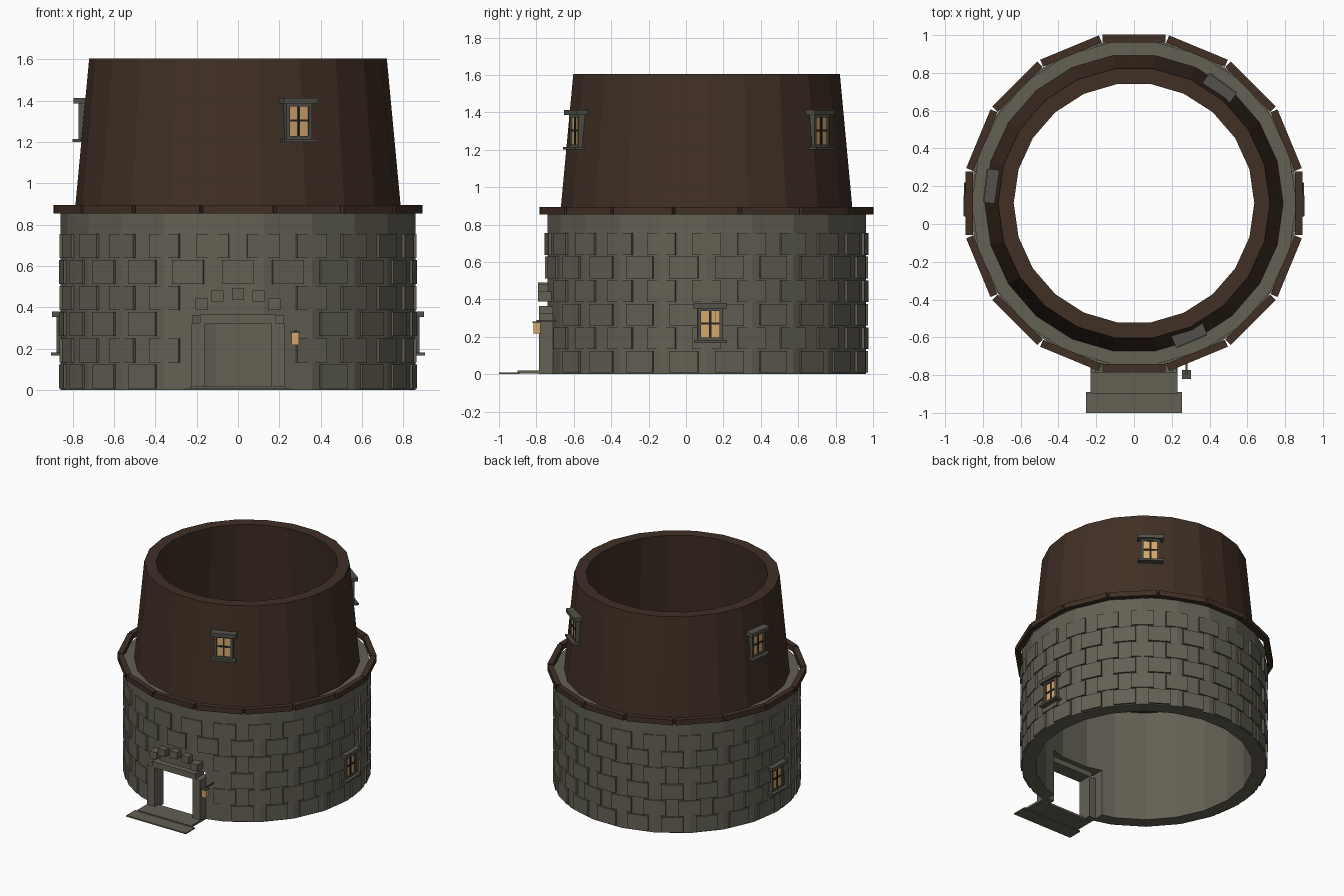
import bpy, bmesh
from math import pi, cos, sin, radians
from mathutils import Matrix, Vector

if "Cube" in bpy.data.objects:
    bpy.data.objects.remove(bpy.data.objects["Cube"])

CY = 0.11      # tower axis in y
SIDES = 22
STEP = 2 * pi / SIDES


def material(name, rgb):
    m = bpy.data.materials.new(name)
    m.use_nodes = True
    m.diffuse_color = (*rgb, 1)
    bsdf = m.node_tree.nodes["Principled BSDF"]
    bsdf.inputs["Base Color"].default_value = (*rgb, 1)
    bsdf.inputs["Roughness"].default_value = 0.9
    return m


STONE = material("stone", (0.125, 0.118, 0.088))
TRIM = material("dark stone", (0.085, 0.083, 0.068))
WOOD = material("brown wood", (0.052, 0.029, 0.018))
IRON = material("dark iron", (0.02, 0.017, 0.013))
GLOW = material("warm glass", (0.66, 0.39, 0.15))


def finish(name, bm, mat):
    bmesh.ops.recalc_face_normals(bm, faces=bm.faces)
    me = bpy.data.meshes.new(name)
    bm.to_mesh(me)
    bm.free()
    me.materials.append(mat)
    ob = bpy.data.objects.new(name, me)
    bpy.context.collection.objects.link(ob)
    return ob


def add_box(bm, x, y, z, frame=Matrix()):
    """Box from (min, max) ranges, placed by a frame matrix."""
    mid = Vector([(a + b) / 2 for a, b in (x, y, z)])
    size = [b - a for a, b in (x, y, z)]
    bmesh.ops.create_cube(bm, size=1, matrix=frame @ Matrix.Translation(mid) @ Matrix.Diagonal((*size, 1)))


def boxes(name, mat, ranges, frame=Matrix()):
    bm = bmesh.new()
    for r in ranges:
        add_box(bm, *r, frame)
    return finish(name, bm, mat)


def around(angle):
    """Frame on the tower axis; local -y points outward, angle 0 is the front."""
    return Matrix.Translation((0, CY, 0)) @ Matrix.Rotation(angle, 4, "Z")


def ring(name, mat, profile):
    """Faceted ring swept from a closed (radius, height) profile."""
    bm = bmesh.new()
    loops = []
    for i in range(SIDES):
        a = (i + 0.5) * STEP
        loops.append([bm.verts.new((r * sin(a), CY - r * cos(a), z)) for r, z in profile])
    n = len(profile)
    for i in range(SIDES):
        p, q = loops[i], loops[(i + 1) % SIDES]
        for j in range(n):
            k = (j + 1) % n
            bm.faces.new((p[j], q[j], q[k], p[k]))
    return finish(name, bm, mat)


# Stone wall with a doorway cut through the front
wall = ring("stone_wall", STONE, [(0.86, 0), (0.86, 0.86), (0.76, 0.86), (0.76, 0)])
cutter = boxes("doorway_cutter", STONE, [((-0.22, 0.22), (-1.2, -0.4), (-0.1, 0.36))])
cutter.hide_render = True
cutter.hide_viewport = True
cutter.display_type = "WIRE"
cut = wall.modifiers.new("doorway", "BOOLEAN")
cut.object = cutter
cut.solver = "EXACT"

# Staggered facing blocks
bm = bmesh.new()
for row in range(6):
    z = 0.008 + row * 0.126
    for i in range(SIDES):
        a = (i + 0.5 * (row % 2)) * STEP
        if z < 0.45 and abs(sin(a / 2)) < sin(radians(10.5)):
            continue
        add_box(bm, (-0.078, 0.078), (-0.864, -0.8), (z, z + 0.116), around(a))
finish("facing_blocks", bm, STONE)

# Tapered upper storey, open at the top
ring("upper_storey", WOOD, [(0.79, 0.86), (0.72, 1.605), (0.637, 1.605), (0.71, 0.86)])

# Eave boards
bm = bmesh.new()
for i in range(16):
    add_box(bm, (-0.168, 0.168), (-0.892, -0.852), (0.855, 0.895), around(i * pi / 8))
finish("eave_boards", bm, WOOD)


def window(name, angle, r, z):
    """Window whose frame face sits at radius r, with its sill at height z."""
    f = around(angle)
    back = -r + 0.06
    boxes(name + "_frame", TRIM, [
        ((-0.067, -0.05), (-r, back), (z + 0.015, z + 0.185)),
        ((0.05, 0.067), (-r, back), (z + 0.015, z + 0.185)),
        ((-0.05, 0.05), (-r, back), (z + 0.172, z + 0.185)),
        ((-0.05, 0.05), (-r, back), (z + 0.015, z + 0.028)),
        ((-0.09, 0.09), (-r - 0.02, back), (z + 0.185, z + 0.213)),
        ((-0.088, 0.088), (-r - 0.025, back), (z, z + 0.015))], f)
    boxes(name + "_glass", GLOW, [((-0.05, 0.05), (-r + 0.01, back), (z + 0.028, z + 0.172))], f)
    boxes(name + "_bars", IRON, [
        ((-0.006, 0.006), (-r + 0.004, -r + 0.012), (z + 0.028, z + 0.172)),
        ((-0.05, 0.05), (-r + 0.004, -r + 0.012), (z + 0.098, z + 0.109))], f)


window("left_lower_window", radians(91.3), 0.877, 0.167)
window("right_lower_window", radians(-91.3), 0.877, 0.167)
window("front_upper_window", radians(22.7), 0.77, 1.2)
window("back_upper_window", radians(143.4), 0.77, 1.2)
window("right_upper_window", radians(-96.8), 0.77, 1.2)

# Door surround: posts, lintel and crowning stones
boxes("door_posts", STONE, [
    ((s - 0.032, s + 0.032), (-0.785, -0.68), (0, 0.325)) for s in (-0.194, 0.194)])
boxes("door_lintel", STONE, [((-0.185, 0.185), (-0.785, -0.68), (0.32, 0.365))])
bm = bmesh.new()
for x, z in ((-0.175, 0.415), (-0.1, 0.455), (0, 0.463), (0.1, 0.455), (0.175, 0.415)):
    add_box(bm, (x - 0.03, x + 0.03), (-0.79, -0.72), (z - 0.027, z + 0.027))
finish("crowning_stones", bm, STONE)

# Doorstep slabs
boxes("door_steps", STONE, [
    ((-0.23, 0.23), (-0.9, -0.74), (0.004, 0.02)),
    ((-0.255, 0.255), (-1.0, -0.89), (0, 0.01))])

# Hanging lantern beside the door
boxes("lantern_glass", GLOW, [((0.26, 0.296), (-0.815, -0.779), (0.218, 0.275))])
boxes("lantern_bracket", TRIM, [
    ((0.255, 0.301), (-0.82, -0.774), (0.275, 0.283)),
    ((0.273, 0.283), (-0.8, -0.68), (0.283, 0.291))])
